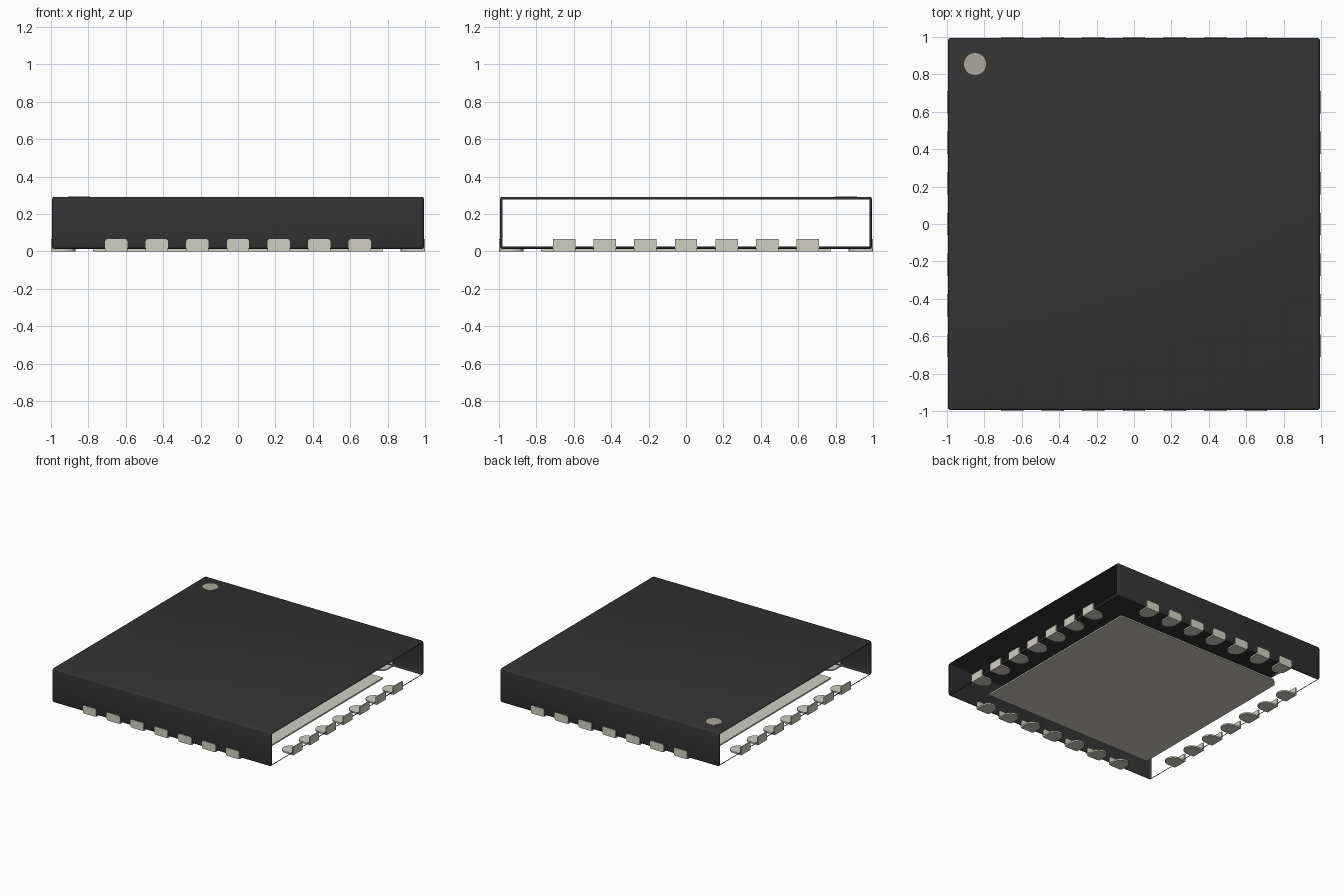
import bpy
import bmesh
from math import pi, cos, sin
from mathutils import Matrix, Vector

cube = bpy.data.objects.get("Cube")
if cube:
    bpy.data.objects.remove(cube, do_unlink=True)

HALF = 0.995          # half width of the moulded body
BOTTOM, TOP = 0.012, 0.292
PITCH, PAD_W, PAD_H = 0.217, 0.12, 0.066
PAD_IN = 0.87         # inner tip of each contact


def material(name, rgb):
    m = bpy.data.materials.new(name)
    m.use_nodes = True
    m.diffuse_color = (*rgb, 1)
    m.node_tree.nodes["Principled BSDF"].inputs["Base Color"].default_value = (*rgb, 1)
    return m


BLACK = material("black plastic", (0.033, 0.033, 0.033))
METAL = material("pale metal", (0.63, 0.62, 0.55))
MARK = material("taupe mark", (0.41, 0.39, 0.32))


def finish(name, bm, mat, smooth=False):
    mesh = bpy.data.meshes.new(name)
    bm.to_mesh(mesh)
    bm.free()
    mesh.materials.append(mat)
    obj = bpy.data.objects.new(name, mesh)
    bpy.context.collection.objects.link(obj)
    if smooth:
        bpy.ops.object.select_all(action='DESELECT')
        obj.select_set(True)
        bpy.context.view_layer.objects.active = obj
        bpy.ops.object.shade_smooth_by_angle()
    return obj


def rounded_rect(x0, x1, y0, y1, radii, steps=6):
    """Outline, counter-clockwise from the lower left; one radius per corner."""
    pts = []
    corners = [(x0, y0, 1, 1), (x1, y0, -1, 1), (x1, y1, -1, -1), (x0, y1, 1, -1)]
    for i, ((x, y, sx, sy), r) in enumerate(zip(corners, radii)):
        if r == 0:
            pts.append((x, y))
            continue
        for k in range(steps + 1):
            a = pi + (i + k / steps) * pi / 2
            pts.append((x + sx * r + r * cos(a), y + sy * r + r * sin(a)))
    return pts


def prism(bm, outline, depth, matrix=Matrix()):
    """Extrude a flat outline along its local z."""
    base = bm.faces.new([bm.verts.new(matrix @ Vector((x, y, 0))) for x, y in outline])
    res = bmesh.ops.extrude_face_region(bm, geom=[base], use_keep_orig=True)
    top = [g for g in res["geom"] if isinstance(g, bmesh.types.BMVert)]
    bmesh.ops.translate(bm, verts=top, vec=matrix.to_3x3() @ Vector((0, 0, depth)))
    bmesh.ops.remove_doubles(bm, verts=bm.verts, dist=1e-6)
    bmesh.ops.recalc_face_normals(bm, faces=bm.faces)


# Body shell: filleted block, open underneath and on the two x sides
bm = bmesh.new()
bmesh.ops.create_cube(bm, size=1)
bmesh.ops.scale(bm, verts=bm.verts, vec=(2 * HALF, 2 * HALF, TOP - BOTTOM))
bmesh.ops.translate(bm, verts=bm.verts, vec=(0, 0, (TOP + BOTTOM) / 2))
bmesh.ops.bevel(bm, geom=list(bm.edges), offset=0.015, segments=3,
                profile=0.5, affect='EDGES')
bm.normal_update()
open_sides = [f for f in bm.faces if f.calc_area() > 0.2
              and (abs(f.normal.x) > 0.9 or f.normal.z < -0.9)]
bmesh.ops.delete(bm, geom=open_sides, context='FACES')
finish("body_shell", bm, BLACK, smooth=True)

# Contacts: a thin foot with a round inner end and a thin upright face
half = PAD_W / 2
stand = Matrix.Rotation(pi / 2, 4, 'X')
rows = [("front", 0, 0.015), ("left", 1, 0), ("back", 2, 0.015), ("right", 3, 0)]
for side, quarter, corner in rows:
    bm = bmesh.new()
    for i in range(-3, 4):
        c = i * PITCH
        foot = rounded_rect(c - half, c + half, -0.995, -PAD_IN, (0, 0, half, half))
        prism(bm, foot, BOTTOM)
        face = rounded_rect(c - half, c + half, 0, PAD_H, [corner] * 4)
        prism(bm, face, 0.01, Matrix.Translation((0, -0.99, 0)) @ stand)
    bmesh.ops.rotate(bm, verts=bm.verts, cent=(0, 0, 0),
                     matrix=Matrix.Rotation(quarter * pi / 2, 3, 'Z'))
    finish("contacts_" + side, bm, METAL)

# Thermal pad with one chamfered corner
bm = bmesh.new()
prism(bm, rounded_rect(-0.775, 0.775, -0.775, 0.775, (0, 0, 0, 0.05), steps=1), BOTTOM)
finish("thermal_pad", bm, METAL)

# Orientation dot on the top
bm = bmesh.new()
bmesh.ops.create_cone(bm, cap_ends=True, segments=40, radius1=0.059, radius2=0.059,
                      depth=0.004, matrix=Matrix.Translation((-0.85, 0.855, TOP)))
finish("corner_dot", bm, MARK)
